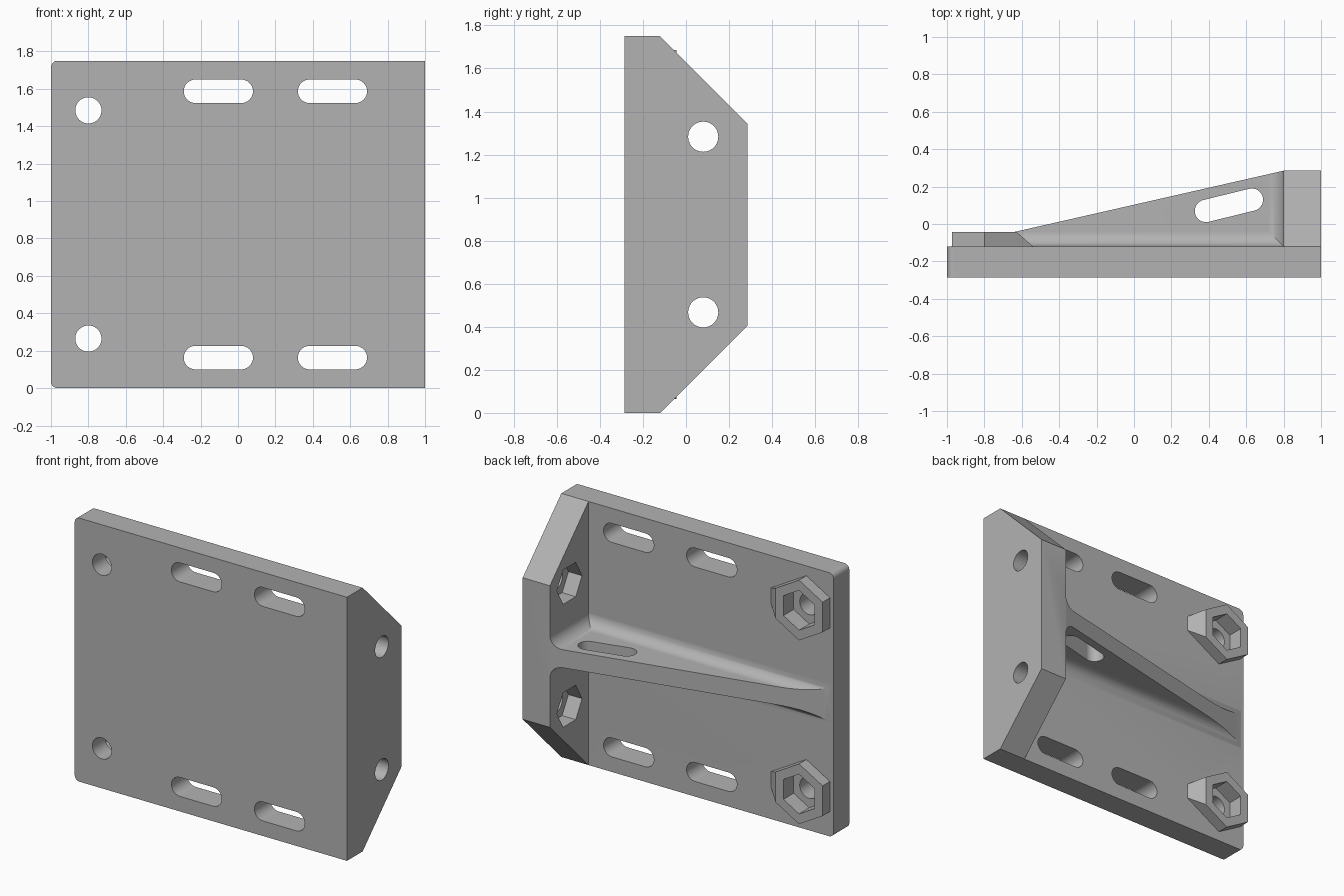
import bpy, bmesh, math
from mathutils import Vector

cube = bpy.data.objects.get("Cube")
if cube:
    bpy.data.objects.remove(cube, do_unlink=True)

FRONT, PLATE_BACK, WALL_BACK = -0.285, -0.12, 0.285
HEIGHT, MID = 1.75, 0.875
WALL_X = 0.8

grey = bpy.data.materials.new("grey_plastic")
grey.use_nodes = True
grey.diffuse_color = (0.45, 0.45, 0.45, 1)
grey.node_tree.nodes["Principled BSDF"].inputs["Base Color"].default_value = grey.diffuse_color


def finish(name, bm):
    bmesh.ops.recalc_face_normals(bm, faces=bm.faces)
    mesh = bpy.data.meshes.new(name)
    bm.to_mesh(mesh)
    bm.free()
    mesh.materials.append(grey)
    obj = bpy.data.objects.new(name, mesh)
    bpy.context.collection.objects.link(obj)
    return obj


def prism(name, points, axis, lo, hi):
    """Extrude a 2D outline along an axis."""
    place = {"x": lambda u, v: (lo, u, v),
             "y": lambda u, v: (u, lo, v),
             "z": lambda u, v: (u, v, lo)}[axis]
    bm = bmesh.new()
    face = bm.faces.new([bm.verts.new(place(u, v)) for u, v in points])
    new = bmesh.ops.extrude_face_region(bm, geom=[face])["geom"]
    step = Vector([(hi - lo) * (axis == a) for a in "xyz"])
    bmesh.ops.translate(bm, vec=step, verts=[g for g in new if isinstance(g, bmesh.types.BMVert)])
    return finish(name, bm)


def combine(target, tool, operation):
    """Apply a boolean and remove the tool."""
    mod = target.modifiers.new("combine", "BOOLEAN")
    mod.object, mod.operation, mod.solver = tool, operation, "EXACT"
    graph = bpy.context.evaluated_depsgraph_get()
    mesh = bpy.data.meshes.new_from_object(target.evaluated_get(graph))
    target.modifiers.clear()
    target.data = mesh
    bpy.data.objects.remove(tool, do_unlink=True)


def ring(cx, cy, radius, sides, turn=0.0):
    return [(cx + radius * math.cos(turn + math.tau * i / sides),
             cy + radius * math.sin(turn + math.tau * i / sides)) for i in range(sides)]


def slot(a, b, radius, steps=16):
    """Outline of a round-ended slot between two centres."""
    tilt = math.atan2(b[1] - a[1], b[0] - a[0])
    pts = []
    for c, start in ((b, tilt - math.pi / 2), (a, tilt + math.pi / 2)):
        pts += [(c[0] + radius * math.cos(start + math.pi * i / steps),
                 c[1] + radius * math.sin(start + math.pi * i / steps)) for i in range(steps + 1)]
    return pts


# Plate and end wall: one L-shaped section, its wall tip tapered top and bottom
bm = bmesh.new()
v = [bm.verts.new((x, y, 0)) for x, y in (
    (-1, FRONT), (1, FRONT), (1, PLATE_BACK), (WALL_X, PLATE_BACK),
    (-1, PLATE_BACK), (1, WALL_BACK), (WALL_X, WALL_BACK))]
caps = [bm.faces.new(v[:5]), bm.faces.new((v[3], v[2], v[5], v[6]))]
new = bmesh.ops.extrude_face_region(bm, geom=caps)["geom"]
bmesh.ops.translate(bm, vec=(0, 0, HEIGHT), verts=[g for g in new if isinstance(g, bmesh.types.BMVert)])
for vert in bm.verts:
    if vert.co.y > 0:
        vert.co.z = 1.345 if vert.co.z > MID else HEIGHT - 1.345
corners = [e for e in bm.edges if all(p.co.x < -0.99 for p in e.verts)
           and abs(e.verts[0].co.z - e.verts[1].co.z) < 0.01]
bmesh.ops.bevel(bm, geom=corners, offset=0.035, segments=8, profile=0.5, affect="EDGES")
bracket = finish("mounting_bracket", bm)

# Rib: filleted to the plate and to the wall, trimmed by a sloping edge
HALF, R, STEPS = 0.06, 0.08, 12


def flared(base, sign, root, tip):
    """Half outline of the rib section: (distance, z offset) with a concave fillet."""
    arc = [math.pi / 2 * i / STEPS for i in range(STEPS + 1)]
    side = [(tip, HALF)]
    side += [(base + sign * R * (1 - math.sin(a)), HALF + R * (1 - math.cos(a))) for a in arc]
    side.append((root, HALF + R))
    return [(d, MID + z) for d, z in side] + [(d, MID - z) for d, z in reversed(side)]


rib = prism("rib", flared(PLATE_BACK, 1, -0.2, 0.4), "x", -0.99, 0.88)
wall_fillet = prism("wall_fillet", flared(WALL_X, -1, 0.88, 0.5), "y", -0.2, 0.4)
combine(rib, wall_fillet, "UNION")
wedge = prism("rib_trim", [(-1.1, -0.25), (0.86, -0.25), (0.86, 0.28), (WALL_X, WALL_BACK),
                           (-1.1, -0.147)], "z", 0.4, 1.4)
combine(rib, wedge, "INTERSECT")
combine(bracket, rib, "UNION")

# Nut bosses: hexagons with one flat sloping out to the plate
HOLE_X, HOLES_Z = -0.8, (0.265, 1.485)
for z in HOLES_Z:
    bm = bmesh.new()
    top = ring(HOLE_X, z, 0.2, 6, math.pi / 6)
    foot = [(x, y) for x, y in top if x < HOLE_X + 0.1]
    foot += [(HOLE_X + 0.26, z - 0.05), (HOLE_X + 0.26, z + 0.05)]
    for outline, y in ((top, -0.043), (foot, PLATE_BACK), (foot, -0.2)):
        for px, pz in outline:
            bm.verts.new((px, y, pz))
    bmesh.ops.convex_hull(bm, input=bm.verts)
    bmesh.ops.dissolve_limit(bm, angle_limit=0.02, verts=bm.verts, edges=bm.edges)
    combine(bracket, finish("nut_boss", bm), "UNION")

# Screw holes and nut pockets through the plate
for z in HOLES_Z:
    combine(bracket, prism("hole", ring(HOLE_X, z, 0.07, 40), "y", -0.5, 0.3), "DIFFERENCE")
    combine(bracket, prism("pocket", ring(HOLE_X, z, 0.132, 6, math.pi / 6), "y", -0.15, 0.3), "DIFFERENCE")

# Screw holes and nut pockets through the wall
for z in (0.467, 1.283):
    combine(bracket, prism("hole", ring(0.08, z, 0.07, 40), "x", 0.7, 1.2), "DIFFERENCE")
    combine(bracket, prism("pocket", ring(0.08, z, 0.132, 6), "x", 0.7, 0.9), "DIFFERENCE")

# Long slots in the plate
for z in (0.163, HEIGHT - 0.163):
    for x in (-0.105, 0.505):
        outline = slot((x - 0.122, z), (x + 0.122, z), 0.063)
        combine(bracket, prism("slot", outline, "y", -0.5, 0.0), "DIFFERENCE")

# Tilted slot through the rib
combine(bracket, prism("rib_slot", slot((0.385, 0.07), (0.63, 0.13), 0.06), "z", 0.6, 1.15), "DIFFERENCE")

# Smooth the round parts, keep flats flat
bpy.ops.object.select_all(action="DESELECT")
bracket.select_set(True)
bpy.context.view_layer.objects.active = bracket
bpy.ops.object.shade_smooth_by_angle(angle=math.radians(25))
weighted = bracket.modifiers.new("flat_faces", "WEIGHTED_NORMAL")
weighted.keep_sharp = True
